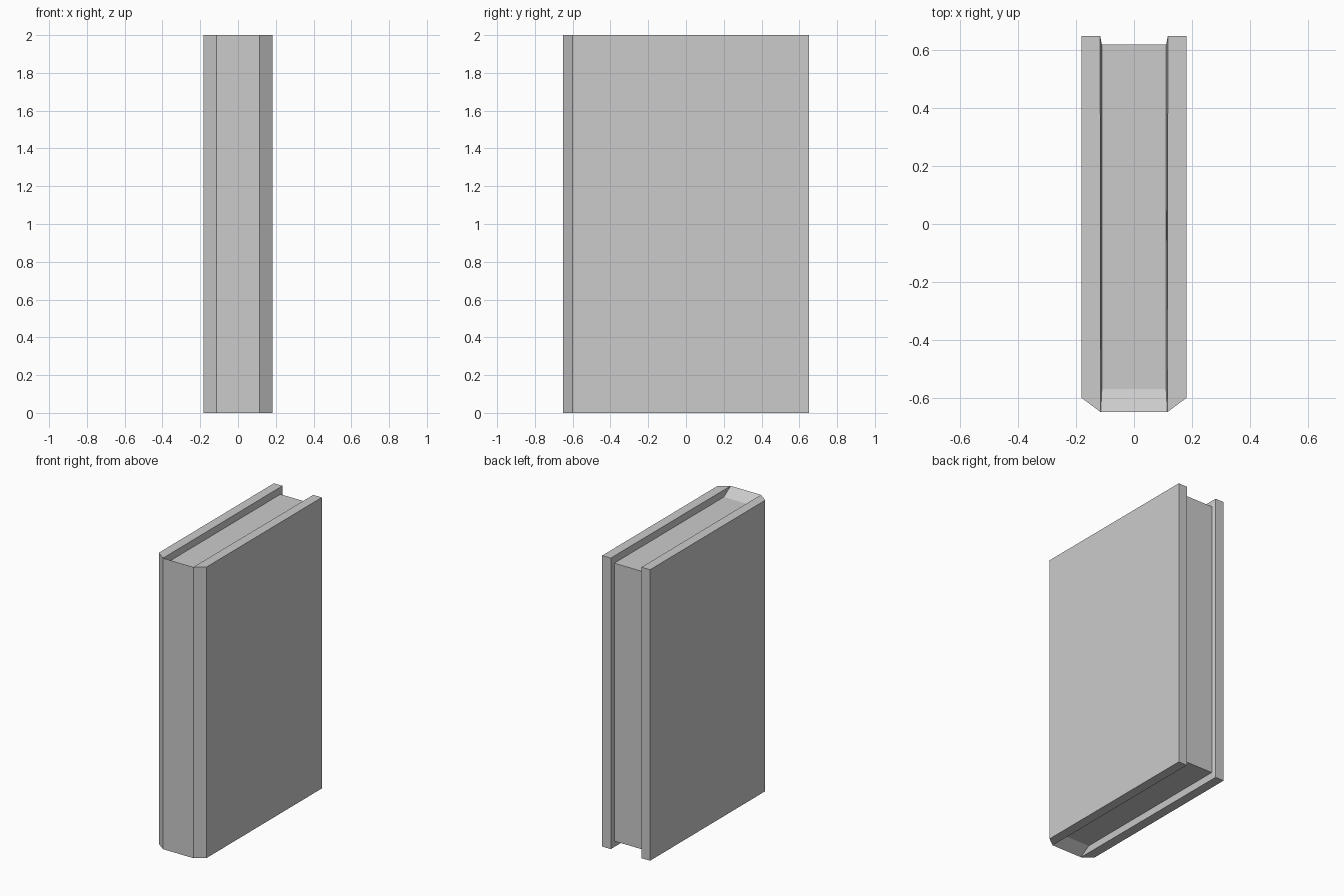
import bpy
import bmesh

cube = bpy.data.objects.get("Cube")
if cube:
    bpy.data.objects.remove(cube, do_unlink=True)

HEIGHT = 2.0
BACK = 0.65
HALF_SPINE = 0.115
LIP = 0.045              # recess of the pages at both ends
PAGE_FRONT, PAGE_BACK = -0.57, 0.62

grey = bpy.data.materials.new("plain_grey")
grey.use_nodes = True
colour = (0.6, 0.6, 0.6, 1)
grey.diffuse_color = colour
grey.node_tree.nodes["Principled BSDF"].inputs["Base Color"].default_value = colour


def prism(points, offset):
    """Extrude a flat outline of 3D points along an offset."""
    bm = bmesh.new()
    face = bm.faces.new([bm.verts.new(p) for p in points])
    extruded = bmesh.ops.extrude_face_region(bm, geom=[face], use_keep_orig=True)
    moved = [g for g in extruded["geom"] if isinstance(g, bmesh.types.BMVert)]
    bmesh.ops.translate(bm, verts=moved, vec=offset)
    bmesh.ops.recalc_face_normals(bm, faces=bm.faces)
    return bm


def finish(bm, name):
    mesh = bpy.data.meshes.new(name)
    bm.to_mesh(mesh)
    bm.free()
    mesh.materials.append(grey)
    bpy.context.collection.objects.link(bpy.data.objects.new(name, mesh))


# Page block, sloping out to the full height at the spine
side = [(-BACK, 0), (PAGE_FRONT, LIP), (PAGE_BACK, LIP),
        (PAGE_BACK, HEIGHT - LIP), (PAGE_FRONT, HEIGHT - LIP), (-BACK, HEIGHT)]
finish(prism([(-HALF_SPINE, y, z) for y, z in side], (2 * HALF_SPINE, 0, 0)),
       "pages_and_spine")

# Covers with a chamfered spine edge and a slightly tapered inner face
for name, s in (("left_cover", 1), ("right_cover", -1)):
    outline = [(HALF_SPINE, -BACK), (0.182, -0.6), (0.182, BACK), (HALF_SPINE + 0.002, BACK)]
    bm = prism([(s * x, y, 0) for x, y in outline], (0, 0, HEIGHT))
    inner = min(bm.faces, key=lambda f: abs(f.calc_center_median().x))
    bmesh.ops.inset_region(bm, faces=[inner], thickness=LIP)
    for v in inner.verts:
        v.co = (s * (HALF_SPINE - 0.004),
                PAGE_BACK if v.co.y > 0 else PAGE_FRONT,
                HEIGHT - LIP if v.co.z > HEIGHT / 2 else LIP)
    finish(bm, name)
